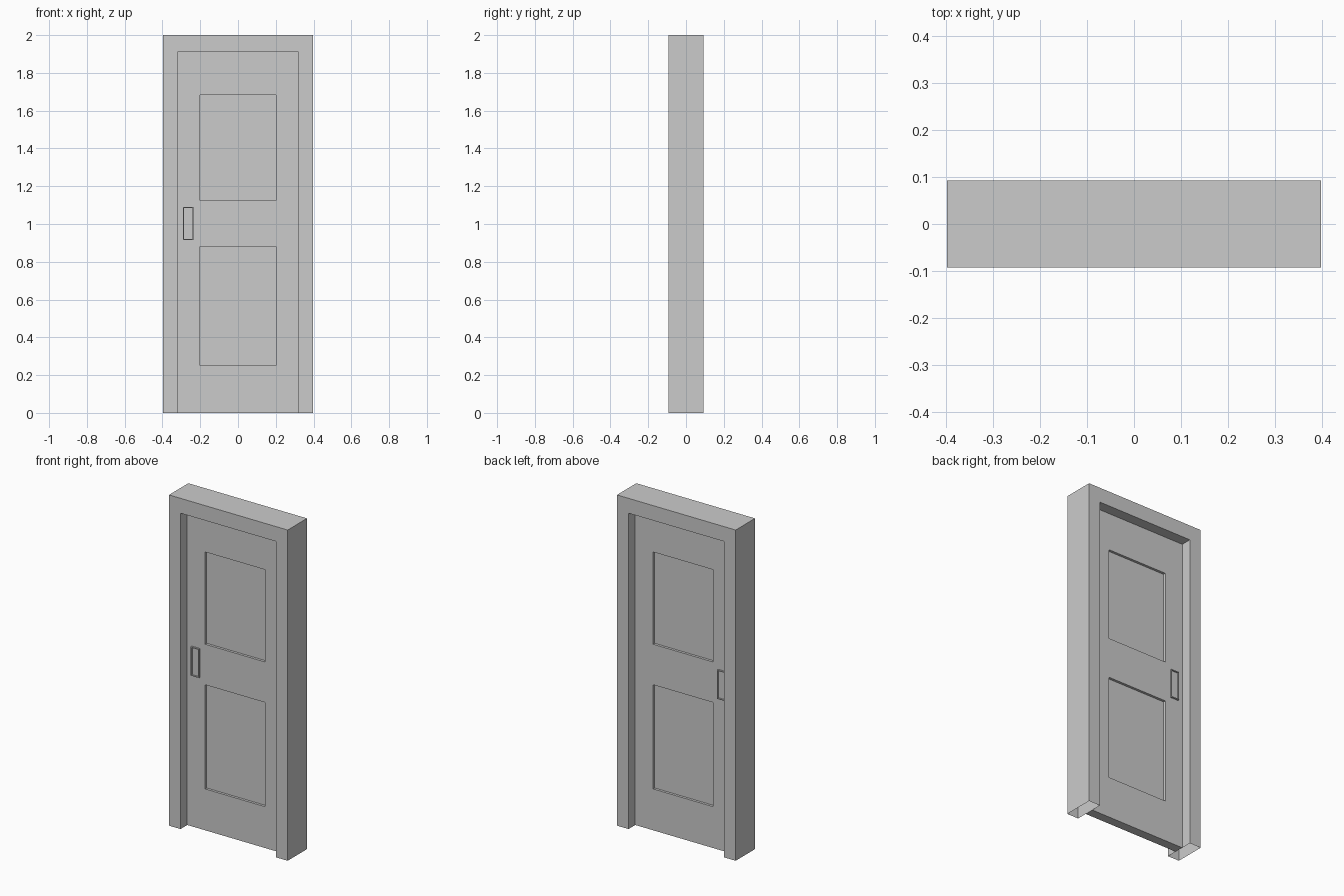
import bpy
import bmesh
from mathutils import Vector

if "Cube" in bpy.data.objects:
    bpy.data.objects.remove(bpy.data.objects["Cube"])

FRAME_W, FRAME_Y, TOP = 0.397, 0.0925, 2.0   # frame half width, half depth, height
OPEN_W, OPEN_TOP = 0.32, 1.91                # door opening
DOOR_Y = 0.028                               # door half thickness


def finish(name, bm):
    bmesh.ops.recalc_face_normals(bm, faces=bm.faces[:])
    mesh = bpy.data.meshes.new(name)
    bm.to_mesh(mesh)
    bm.free()
    obj = bpy.data.objects.new(name, mesh)
    bpy.context.collection.objects.link(obj)
    return obj


def box(x0, x1, y0, y1, z0, z1):
    bm = bmesh.new()
    bmesh.ops.create_cube(bm, size=1)
    size = Vector((x1 - x0, y1 - y0, z1 - z0))
    centre = Vector((x0 + x1, y0 + y1, z0 + z1)) / 2
    bmesh.ops.scale(bm, vec=size, verts=bm.verts)
    bmesh.ops.translate(bm, vec=centre, verts=bm.verts)
    return bm


def slice_at(bm, axis, values):
    normal = Vector((0, 0, 0))
    normal[axis] = 1
    for v in values:
        bmesh.ops.bisect_plane(bm, geom=bm.verts[:] + bm.edges[:] + bm.faces[:],
                               plane_co=normal * v, plane_no=normal)


# Frame: upside-down U profile extruded through the wall, left open under the legs
bm = bmesh.new()
profile = [(-FRAME_W, 0), (-FRAME_W, TOP), (FRAME_W, TOP), (FRAME_W, 0),
           (OPEN_W, 0), (OPEN_W, OPEN_TOP), (-OPEN_W, OPEN_TOP), (-OPEN_W, 0)]
face = bm.faces.new([bm.verts.new((x, -FRAME_Y, z)) for x, z in profile])
ext = bmesh.ops.extrude_face_region(bm, geom=[face], use_keep_orig=True)
moved = [g for g in ext["geom"] if isinstance(g, bmesh.types.BMVert)]
bmesh.ops.translate(bm, vec=(0, 2 * FRAME_Y, 0), verts=moved)
bmesh.ops.recalc_face_normals(bm, faces=bm.faces[:])
feet = [f for f in bm.faces if all(v.co.z < 1e-4 for v in f.verts)]
bmesh.ops.delete(bm, geom=feet, context="FACES_ONLY")
finish("door_frame", bm)

# Door leaf: two sunken panels on each side
panels = [(0.25, 0.88), (1.125, 1.683)]
bm = box(-OPEN_W, OPEN_W, -DOOR_Y, DOOR_Y, 0, OPEN_TOP)
slice_at(bm, 0, (-0.2, 0.2))
slice_at(bm, 2, [z for pair in panels for z in pair])
sunken = []
for f in bm.faces:
    c = f.calc_center_median()
    if abs(f.normal.y) > 0.9 and abs(c.x) < 0.2 and any(a < c.z < b for a, b in panels):
        sunken.append(f)
bmesh.ops.inset_individual(bm, faces=sunken, thickness=0, depth=-0.015)
finish("door_leaf", bm)

# Flush pulls: raised rim around a shallow pocket, one on each side
for side, name in ((-1, "front_pull"), (1, "back_pull")):
    ys = sorted((side * (DOOR_Y - 0.004), side * (DOOR_Y + 0.01)))
    bm = box(-0.29, -0.235, ys[0], ys[1], 0.915, 1.09)
    bm.normal_update()
    outer = [f for f in bm.faces if f.normal.y * side > 0.9]
    bmesh.ops.inset_individual(bm, faces=outer, thickness=0.007, depth=0)
    bmesh.ops.inset_individual(bm, faces=outer, thickness=0, depth=-0.008)
    finish(name, bm)
